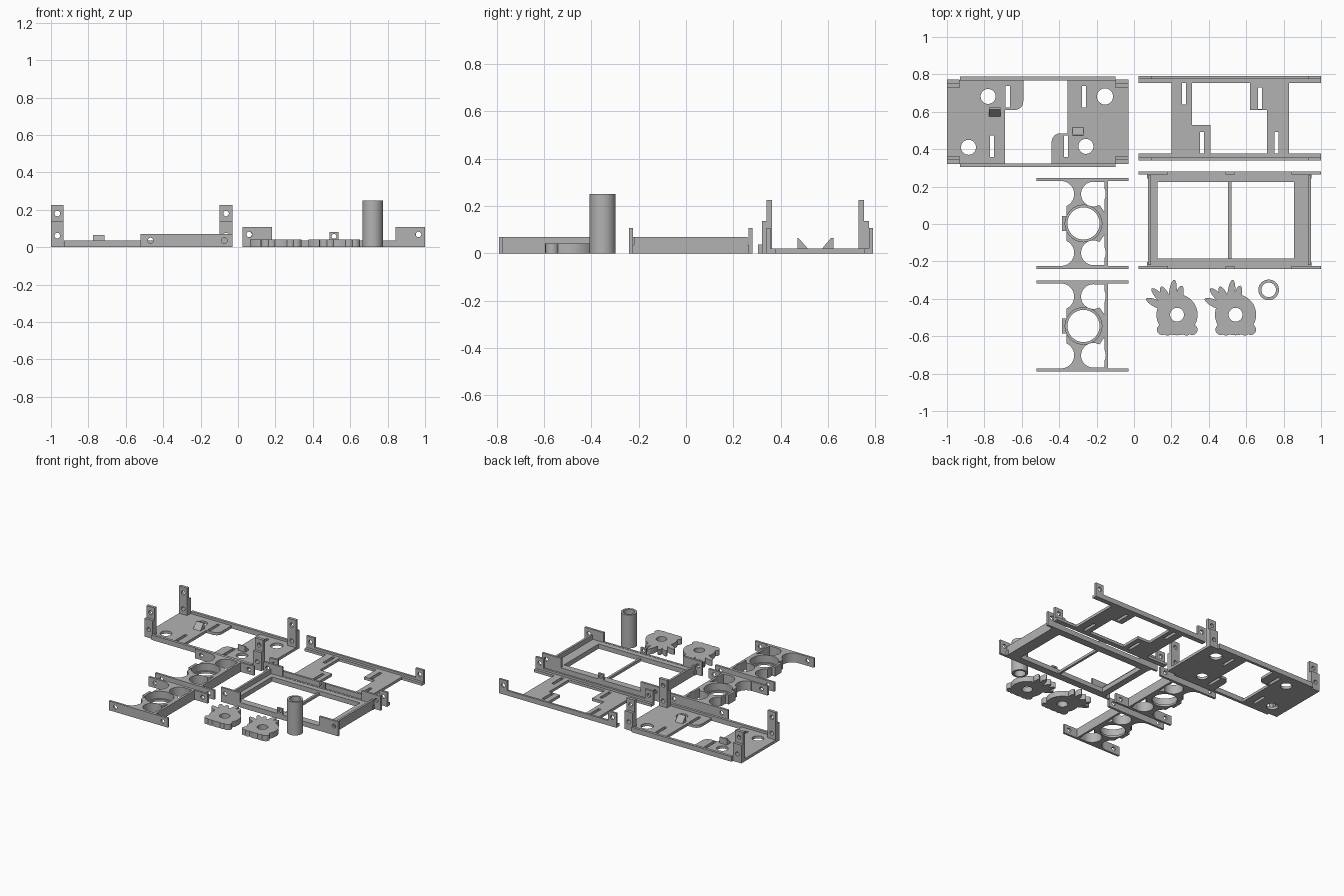
import bpy, bmesh, math
from mathutils import Matrix, Vector

if "Cube" in bpy.data.objects:
    bpy.data.objects.remove(bpy.data.objects["Cube"])

gray = bpy.data.materials.new("plain_gray")
gray.diffuse_color = (0.45, 0.45, 0.45, 1)
gray.use_nodes = True
gray.node_tree.nodes["Principled BSDF"].inputs["Base Color"].default_value = gray.diffuse_color


# ---- shape helpers: each returns a function that adds a solid to a bmesh ----
def box(x0, x1, y0, y1, z0, z1):
    def add(bm):
        m = Matrix.Translation(((x0 + x1) / 2, (y0 + y1) / 2, (z0 + z1) / 2)) @ \
            Matrix.Diagonal((x1 - x0, y1 - y0, z1 - z0, 1))
        bmesh.ops.create_cube(bm, size=1, matrix=m)
    return add


def cyl(x, y, r, z0, z1, n=48):
    def add(bm):
        bmesh.ops.create_cone(bm, cap_ends=True, segments=n, radius1=r, radius2=r, depth=z1 - z0,
                              matrix=Matrix.Translation((x, y, (z0 + z1) / 2)))
    return add


def hole_y(x, y, z, r=0.015):
    def add(bm):
        bmesh.ops.create_cone(bm, cap_ends=True, segments=20, radius1=r, radius2=r, depth=0.12,
                              matrix=Matrix.Translation((x, y, z)) @ Matrix.Rotation(math.pi / 2, 4, 'X'))
    return add


def prism(pts, a, b, axis='z'):
    def add(bm):
        place = (lambda p: (p[0], p[1], a)) if axis == 'z' else (lambda p: (a, p[0], p[1]))
        f = bm.faces.new([bm.verts.new(place(p)) for p in pts])
        ext = bmesh.ops.extrude_face_region(bm, geom=[f])
        vs = [v for v in ext['geom'] if isinstance(v, bmesh.types.BMVert)]
        d = Vector((0, 0, b - a)) if axis == 'z' else Vector((b - a, 0, 0))
        bmesh.ops.translate(bm, verts=vs, vec=d)
        bmesh.ops.recalc_face_normals(bm, faces=bm.faces[:])
    return add


def finger(x0, y0, x1, y1, w, z1):
    # rounded leaf pointing from the first point to the second
    d = Vector((x1 - x0, y1 - y0))
    c, u = Vector((x0 + x1, y0 + y1)) / 2, d.normalized()
    v, h = Vector((-u.y, u.x)), d.length / 2
    pts = [c + u * h * math.cos(t) + v * w * math.sin(t)
           for t in (2 * math.pi * i / 24 for i in range(24))]
    return prism([tuple(p) for p in pts], 0, z1)


def mesh_object(name, shapes):
    bm = bmesh.new()
    for s in shapes:
        s(bm)
    me = bpy.data.meshes.new(name)
    bm.to_mesh(me)
    bm.free()
    ob = bpy.data.objects.new(name, me)
    bpy.context.collection.objects.link(ob)
    return ob


def build(name, shapes, cuts):
    ob, cutter = mesh_object(name, shapes), mesh_object(name + "_cutter", cuts)
    mod = ob.modifiers.new("cut", 'BOOLEAN')
    mod.operation, mod.solver, mod.use_self, mod.object = 'DIFFERENCE', 'EXACT', True, cutter
    bpy.context.view_layer.update()
    me = bpy.data.meshes.new_from_object(ob.evaluated_get(bpy.context.evaluated_depsgraph_get()))
    ob.modifiers.clear()
    ob.data = me
    bpy.data.objects.remove(cutter)
    me.materials.clear()
    me.materials.append(gray)
    bpy.ops.object.select_all(action='DESELECT')
    ob.select_set(True)
    bpy.context.view_layer.objects.active = ob
    bpy.ops.object.shade_smooth_by_angle(angle=math.radians(30))
    return ob


def slot(x, y):
    return box(x, x + 0.022, y, y + 0.115, -0.1, 0.1)


# ---- base tray with four corner posts ----
T = 0.02
def rounded_tab(x0, x1, y0, y1, cx, cy, r=0.045):
    # rectangle made from two strips and a round corner at (cx, cy)
    sx, sy = (-1 if cx == x1 else 1), (-1 if cy == y1 else 1)
    pts = []
    for px, py in ((x0, y0), (x1, y0), (x1, y1), (x0, y1)):
        if (px, py) == (cx, cy):
            a0 = math.atan2(-sy, 0) if sx * sy < 0 else math.atan2(0, -sx)
            if sx < 0 < sy:
                a0 = -math.pi / 2
            if sx > 0 > sy:
                a0 = math.pi / 2
            pts += [(px + sx * r + r * math.cos(a0 + k * math.pi / 16),
                     py + sy * r + r * math.sin(a0 + k * math.pi / 16)) for k in range(9)]
        else:
            pts.append((px, py))
    return prism(pts, 0, T)

tray = [box(-1, -0.69, 0.32, 0.77, 0, T), box(-0.355, -0.03, 0.32, 0.77, 0, T),
        rounded_tab(-0.7, -0.592, 0.61, 0.785, -0.592, 0.61),
        rounded_tab(-0.44, -0.345, 0.31, 0.485, -0.44, 0.485),
        prism([(0.575, T - 0.005), (0.622, T - 0.005), (0.622, 0.065), (0.612, 0.065), (0.575, T)],
              -0.775, -0.715, 'x'),
        prism([(0.47, T - 0.005), (0.515, T - 0.005), (0.515, T), (0.475, 0.065), (0.47, 0.065)],
              -0.33, -0.27, 'x')]
tray_cuts = [cyl(x, y, r, -0.1, 0.1) for x, y, r in
             ((-0.78, 0.682, 0.04), (-0.885, 0.41, 0.04), (-0.155, 0.682, 0.043), (-0.257, 0.415, 0.04))]
tray_cuts += [slot(-0.686, 0.622), slot(-0.771, 0.358), slot(-0.279, 0.622), slot(-0.375, 0.358)]
for s in (-1, 1):
    def ys(a, b):
        return sorted((0.546 + s * a, 0.546 + s * b))
    tray.append(box(-0.93, -0.10, *ys(0.222, 0.242), 0, 0.037))
    for x in (-1, -0.098):
        tray += [box(x, x + 0.068, *ys(0.203, 0.226), 0, 0.137),
                 box(x, x + 0.068, *ys(0.182, 0.205), 0, 0.225)]
        tray_cuts += [hole_y(x + 0.034, 0.546 + s * 0.205, z) for z in (0.062, 0.18)]
build("base_tray", tray, tray_cuts)

# ---- cover plate with two long rails ----
cover = [box(0.2, 0.31, 0.37, 0.76, 0, T), box(0.30, 0.41, 0.37, 0.53, 0, T),
         box(0.71, 0.83, 0.37, 0.76, 0, T), box(0.62, 0.72, 0.61, 0.76, 0, T)]
cover_cuts = [slot(0.257, 0.64), slot(0.353, 0.376), slot(0.663, 0.615), slot(0.75, 0.376)]
for s in (-1, 1):
    y = 0.565 + s * 0.225
    cover += [box(0.025, 1, *sorted((y, y - s * 0.037)), 0, T),
              box(0.025, 1, *sorted((y, y - s * 0.016)), 0, 0.037)]
    for x in (0.025, 0.932):
        cover.append(box(x, x + 0.068, *sorted((y, y - s * 0.016)), 0, 0.108))
        cover_cuts.append(hole_y(x + 0.034, y, 0.068))
build("cover_plate", cover, cover_cuts)

# ---- rectangular frame with end walls and side tabs ----
frame = [box(0.075, 0.125, -0.21, 0.25, 0, 0.035), box(0.855, 0.945, -0.21, 0.25, 0, 0.035),
         box(0.12, 0.86, -0.21, -0.185, 0, 0.035), box(0.12, 0.86, 0.225, 0.25, 0, 0.035),
         box(0.503, 0.52, -0.19, 0.23, 0, 0.02),
         box(0.075, 0.091, -0.22, 0.26, 0, 0.07), box(0.93, 0.946, -0.22, 0.26, 0, 0.07)]
frame_cuts = []
for s in (-1, 1):
    def yr(a, b):
        return sorted((0.02 + s * a, 0.02 + s * b))
    frame += [box(0.025, 1, *yr(0.244, 0.26), 0, 0.037), box(0.07, 0.95, *yr(0.222, 0.25), 0, 0.035),
              box(0.49, 0.536, *yr(0.244, 0.26), 0, 0.08)]
    frame_cuts.append(hole_y(0.513, 0.02 + s * 0.252, 0.058, 0.013))
    for x, hx in ((0.025, 0.06), (0.842, 0.965)):
        frame.append(box(x, x + 0.158, *yr(0.244, 0.26), 0, 0.108))
        frame_cuts.append(hole_y(hx, 0.02 + s * 0.252, 0.068))
build("rectangular_frame", frame, frame_cuts)

# ---- two ring brackets ----
def bracket(name, oy):
    H = 0.07
    parts = [box(-0.385, -0.14, oy - 0.235, oy + 0.235, 0, H), cyl(-0.27, oy, 0.112, 0, H)]
    cuts = [cyl(-0.27, oy, 0.086, -0.1, 0.2, 64), cyl(-0.27, oy, 0.098, 0.015, 0.2, 64),
            box(-0.5, -0.36, oy - 0.095, oy - 0.04, -0.1, 0.2),
            box(-0.5, -0.36, oy + 0.04, oy + 0.095, -0.1, 0.2)]
    for s in (-1, 1):
        y = oy + s * 0.236
        parts.append(box(-0.52, -0.03, y - 0.008, y + 0.008, 0, H))
        cuts += [cyl(-0.39, oy + s * 0.157, 0.07, -0.1, 0.2),
                 cyl(-0.217, oy + s * 0.157, 0.066, -0.1, 0.2),
                 box(-0.217, -0.158, *sorted((oy + s * 0.1, oy + s * 0.222)), -0.1, 0.2)]
        cuts += [hole_y(x, y, 0.036) for x in (-0.468, -0.073)]
        # slim triangle of space between the ring and the upright wall
        cuts.append(prism([(-0.185, oy + s * 0.1), (-0.158, oy + s * 0.1), (-0.158, oy + s * 0.06)],
                          -0.1, 0.2))
    build(name, parts, cuts)

bracket("ring_bracket_back", 0.003)
bracket("ring_bracket_front", -0.545)

# ---- two fingered cams ----
for i, cx in enumerate((0.23, 0.543)):
    cy, H = -0.485, 0.042
    parts = [cyl(cx, cy, 0.11, 0, H)]
    parts += [finger(cx + a, cy + b, cx + c, cy + d, 0.02, H) for a, b, c, d in
              ((-0.05, 0.03, -0.165, 0.085), (-0.04, 0.04, -0.135, 0.14),
               (-0.04, 0.05, -0.085, 0.15), (-0.03, 0.05, -0.015, 0.186), (0.0, 0.05, 0.025, 0.155))]
    parts += [cyl(cx + dx, cy + dy, 0.028, 0, H, 24) for dx, dy in
              ((-0.08, -0.08), (0.082, -0.08), (-0.05, -0.083), (0.05, -0.083), (0, -0.08))]
    build(f"fingered_cam_{i + 1}", parts, [cyl(cx, cy, 0.037, -0.1, 0.2)])

# ---- upright tube ----
build("tube", [cyl(0.72, -0.352, 0.055, 0, 0.25)], [cyl(0.72, -0.352, 0.039, -0.1, 0.4)])
